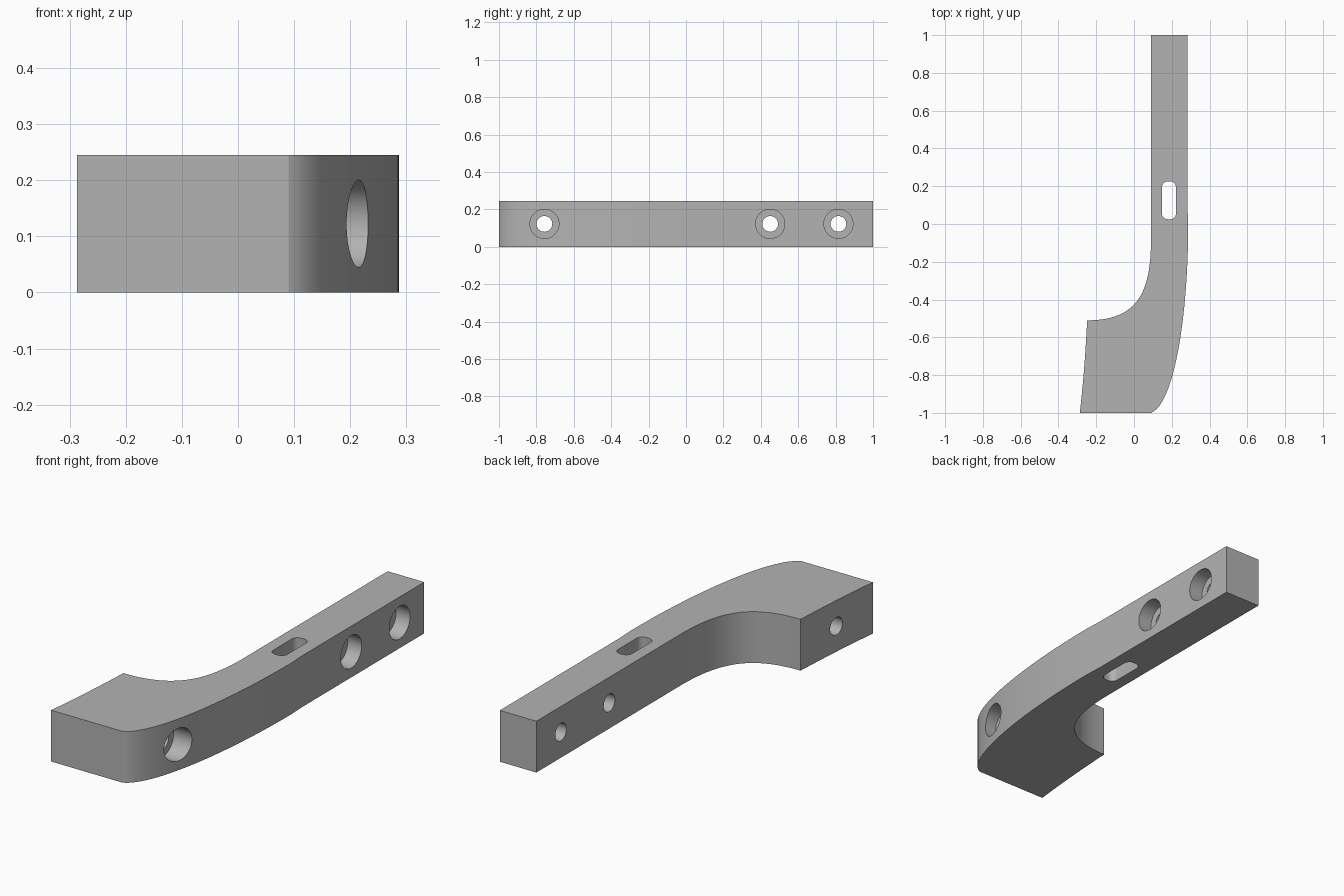
import bpy, bmesh, math
from mathutils import Vector
from mathutils.geometry import interpolate_bezier

cube = bpy.data.objects.get("Cube")
if cube:
    bpy.data.objects.remove(cube, do_unlink=True)

HEIGHT = 0.245
MID = HEIGHT / 2

grey = bpy.data.materials.new("plain_grey")
grey.use_nodes = True
colour = (0.45, 0.45, 0.45, 1)
grey.diffuse_color = colour
grey.node_tree.nodes["Principled BSDF"].inputs["Base Color"].default_value = colour


def bezier(a, b, c, d, count):
    return [p.to_2d() for p in interpolate_bezier(*(Vector((*q, 0)) for q in (a, b, c, d)), count)]


def extrude_outline(name, outline, bottom, top):
    bm = bmesh.new()
    face = bm.faces.new([bm.verts.new((p[0], p[1], bottom)) for p in outline])
    new = bmesh.ops.extrude_face_region(bm, geom=[face])["geom"]
    verts = [v for v in new if isinstance(v, bmesh.types.BMVert)]
    bmesh.ops.translate(bm, verts=verts, vec=(0, 0, top - bottom))
    return make_object(name, bm)


def make_object(name, bm):
    bmesh.ops.recalc_face_normals(bm, faces=bm.faces)
    mesh = bpy.data.meshes.new(name)
    bm.to_mesh(mesh)
    bm.free()
    mesh.materials.append(grey)
    obj = bpy.data.objects.new(name, mesh)
    bpy.context.collection.objects.link(obj)
    return obj


def counterbore_cutter(y, floor_x):
    """Stepped round cutter along x: narrow through hole, wide recess on the +x side."""
    bm = bmesh.new()
    rings = []
    for x, r in ((-0.5, 0.042), (floor_x, 0.042), (floor_x, 0.078), (0.5, 0.078)):
        rings.append([bm.verts.new((x, y + r * math.cos(a), MID + r * math.sin(a)))
                      for a in (math.tau * i / 48 for i in range(48))])
    for low, high in zip(rings, rings[1:]):
        for i in range(48):
            j = (i + 1) % 48
            bm.faces.new((low[i], low[j], high[j], high[i]))
    bm.faces.new(rings[0])
    bm.faces.new(rings[-1])
    return make_object("bolt_hole_cutter", bm)


def rounded_rectangle(cx, cy, half_w, half_l, radius):
    points = []
    for k, (sx, sy) in enumerate(((1, 1), (-1, 1), (-1, -1), (1, -1))):
        for i in range(9):
            a = math.pi / 2 * (k + i / 8)
            points.append((cx + sx * (half_w - radius) + radius * math.cos(a),
                           cy + sy * (half_l - radius) + radius * math.sin(a)))
    return points


# Curved arm outline: foot, bowed outer edge, straight bar, inner sweep
outer = bezier((0.09, -1), (0.215, -0.95), (0.287, -0.48), (0.287, 0), 32)
inner = bezier((0.09, -0.08), (0.09, -0.36), (0.02, -0.51), (-0.248, -0.51), 32)
foot_end = bezier((-0.248, -0.51), (-0.256, -0.67), (-0.268, -0.84), (-0.287, -1), 10)
outline = outer + [(0.283, 0.09), (0.283, 1), (0.09, 1)] + inner + foot_end[1:]
arm = extrude_outline("curved_arm", outline, 0, HEIGHT)

# Bolt holes and vertical slot
cutters = [counterbore_cutter(y, x) for y, x in ((-0.757, 0.135), (0.45, 0.21), (0.815, 0.21))]
cutters.append(extrude_outline("slot_cutter",
                               rounded_rectangle(0.185, 0.125, 0.037, 0.1, 0.03), -0.1, 0.4))

bpy.context.view_layer.objects.active = arm
for cutter in cutters:
    mod = arm.modifiers.new("cut", "BOOLEAN")
    mod.operation = "DIFFERENCE"
    mod.solver = "EXACT"
    mod.object = cutter
    bpy.ops.object.modifier_apply(modifier=mod.name)
    bpy.data.objects.remove(cutter, do_unlink=True)

# Smooth curves, sharp edges
bpy.ops.object.select_all(action="DESELECT")
arm.select_set(True)
bpy.ops.object.shade_smooth_by_angle(angle=math.radians(25))
